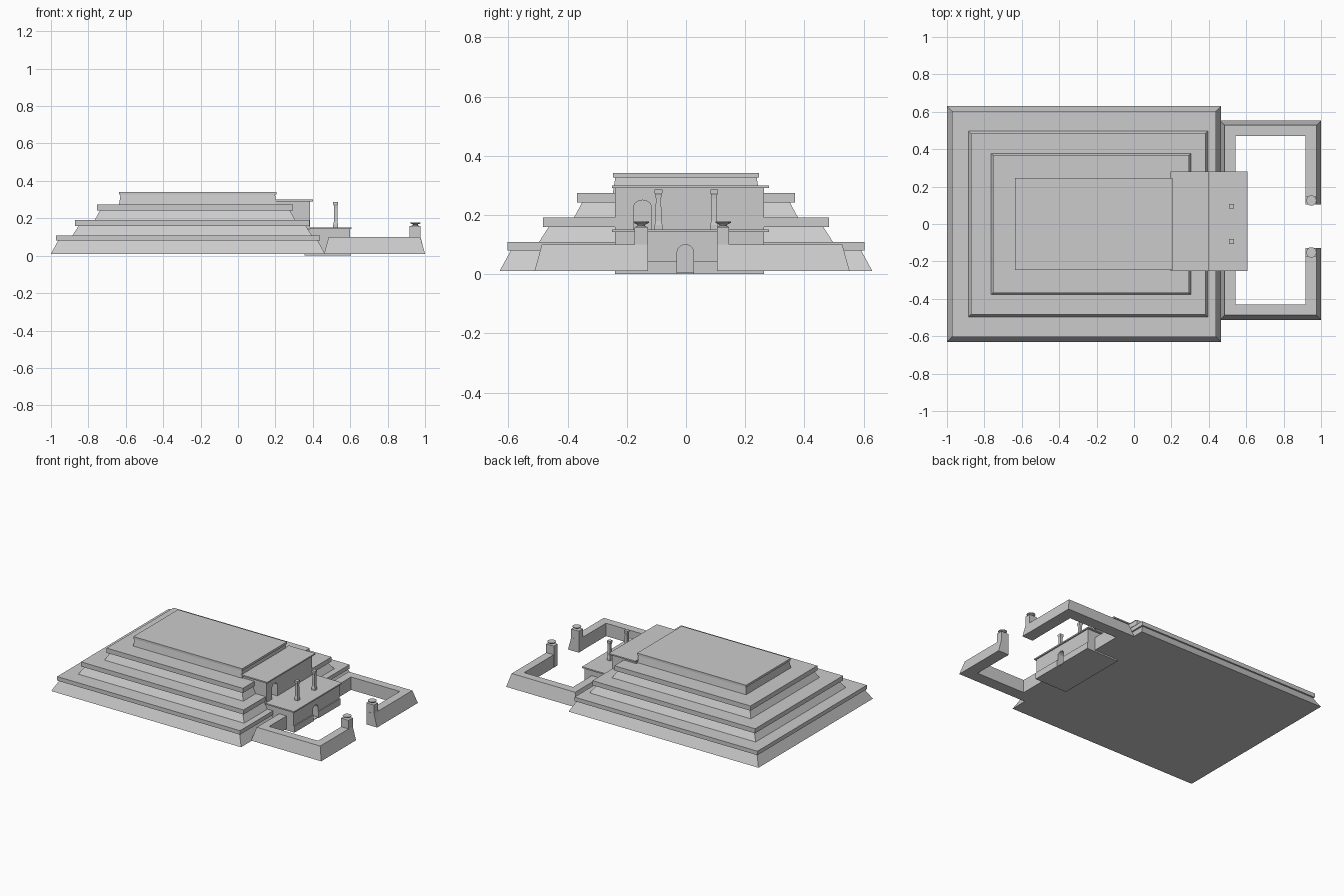
import bpy
import bmesh
import math

old = bpy.data.objects.get("Cube")
if old:
    bpy.data.objects.remove(old, do_unlink=True)

stone = bpy.data.materials.new("grey_stone")
stone.use_nodes = True
stone.diffuse_color = (0.6, 0.6, 0.6, 1)
stone.node_tree.nodes["Principled BSDF"].inputs["Base Color"].default_value = (0.6, 0.6, 0.6, 1)


def loft(name, rings, closed_tube=False):
    """Skin a stack of point rings, capping both ends with flat faces."""
    bm = bmesh.new()
    loops = [[bm.verts.new(p) for p in ring] for ring in rings]
    n = len(loops[0])
    for a, b in zip(loops, loops[1:]):
        for i in range(n):
            j = (i + 1) % n
            bm.faces.new((a[i], a[j], b[j], b[i]))
    bm.faces.new(loops[0][::-1])
    bm.faces.new(loops[-1])
    bmesh.ops.recalc_face_normals(bm, faces=bm.faces)
    mesh = bpy.data.meshes.new(name)
    bm.to_mesh(mesh)
    bm.free()
    mesh.materials.append(stone)
    obj = bpy.data.objects.new(name, mesh)
    bpy.context.collection.objects.link(obj)
    return obj


def rect(x0, x1, y0, y1, z, inset=0.0):
    x0, x1, y0, y1 = x0 + inset, x1 - inset, y0 + inset, y1 - inset
    return [(x0, y0, z), (x1, y0, z), (x1, y1, z), (x0, y1, z)]


def box(name, x0, x1, y0, y1, z0, z1):
    return loft(name, [rect(x0, x1, y0, y1, z0), rect(x0, x1, y0, y1, z1)])


def arch_cutter(name, x0, x1, yc, half, z0, spring, top):
    """Door-shaped prism with a faceted arch head."""
    prof = [(yc - half, z0), (yc + half, z0)]
    for i in range(7):
        a = math.pi * i / 6
        prof.append((yc + half * math.cos(a), spring + (top - spring) * math.sin(a)))
    return loft(name, [[(x, y, z) for y, z in prof] for x in (x0, x1)])


def cut(objects, cutter):
    for obj in objects:
        mod = obj.modifiers.new("doorway", 'BOOLEAN')
        mod.operation = 'DIFFERENCE'
        mod.solver = 'EXACT'
        mod.object = cutter
        bpy.context.view_layer.objects.active = obj
        bpy.ops.object.modifier_apply(modifier=mod.name)
    bpy.data.objects.remove(cutter, do_unlink=True)


# Stepped tiers: battered wall with a projecting cornice band
def tier(name, x0, x1, y, z0, z1, z2, batter, overhang):
    body = (x0, x1, -y, y)
    return loft(name, [
        rect(*body, z0), rect(*body, z1, batter),
        rect(*body, z1, batter - overhang), rect(*body, z2, batter - overhang)])


tiers = [
    tier("bottom_tier", -1.0, 0.465, 0.63, 0.01, 0.08, 0.108, 0.038, 0.011),
    tier("second_tier", -0.885, 0.395, 0.497, 0.108, 0.16, 0.192, 0.033, 0.02),
    tier("third_tier", -0.765, 0.305, 0.378, 0.192, 0.242, 0.275, 0.027, 0.017),
    tier("top_tier", -0.636, 0.206, 0.247, 0.275, 0.326, 0.341, 0.008, 0.007),
]

# Upper porch with an arched doorway at one side
upper = box("upper_porch", 0.2, 0.386, -0.24, 0.264, 0.145, 0.292)
box("upper_porch_roof", 0.195, 0.4, -0.25, 0.28, 0.291, 0.3)
door = (-0.147, 0.029, 0.151, 0.23, 0.25)
for obj in (upper, tiers[1]):
    cut([obj], arch_cutter("upper_door_cutter", 0.31, 0.45, *door))

# Lower porch with a central arched doorway and a low plinth
lower = box("lower_porch", 0.355, 0.598, -0.24, 0.264, 0.0, 0.143)
box("lower_porch_roof", 0.385, 0.607, -0.25, 0.28, 0.142, 0.151)
cut([lower], arch_cutter("lower_door_cutter", 0.55, 0.65, -0.002, 0.028, 0.005, 0.075, 0.1))
for side, y0, y1 in (("right", -0.24, -0.03), ("left", 0.026, 0.264)):
    box(side + "_plinth", 0.56, 0.604, y0, y1, 0.0, 0.045)

# Columns standing on the lower porch roof
for side, yc in (("right", -0.093), ("left", 0.095)):
    shape = [(0.013, 0.15), (0.013, 0.166), (0.010, 0.18), (0.009, 0.255),
             (0.010, 0.268), (0.013, 0.274), (0.013, 0.286)]
    loft(side + "_column", [rect(0.522 - r, 0.522 + r, yc - r, yc + r, z) for r, z in shape])

# Courtyard wall: battered outside, upright inside, open at the gate
path = [(1, 0.104, -1, 0), (1, 0.553, -1, -1), (0.46, 0.553, 1, -1),
        (0.46, -0.512, 1, 1), (1, -0.512, -1, 1), (1, -0.128, -1, 0)]
section = [(0.0, 0.01), (0.025, 0.1), (0.082, 0.1), (0.082, 0.01)]
loft("courtyard_wall",
     [[(x + dx * d, y + dy * d, z) for d, z in section] for x, y, dx, dy in path])

# Gate posts, each topped by a flared bowl
for side, y0, y1 in (("right", -0.174, -0.129), ("left", 0.105, 0.146)):
    loft(side + "_gate_post", [
        rect(0.917, 0.999, y0, y1, 0.01), rect(0.917, 0.976, y0, y1, 0.1),
        rect(0.917, 0.976, y0, y1, 0.16)])
    yc = (y0 + y1) / 2
    rings = []
    for r, z in ((0.02, 0.16), (0.012, 0.164), (0.015, 0.168), (0.028, 0.174), (0.028, 0.178)):
        rings.append([(0.948 + r * math.cos(math.tau * i / 10),
                       yc + r * math.sin(math.tau * i / 10), z) for i in range(10)])
    loft(side + "_bowl", rings)
